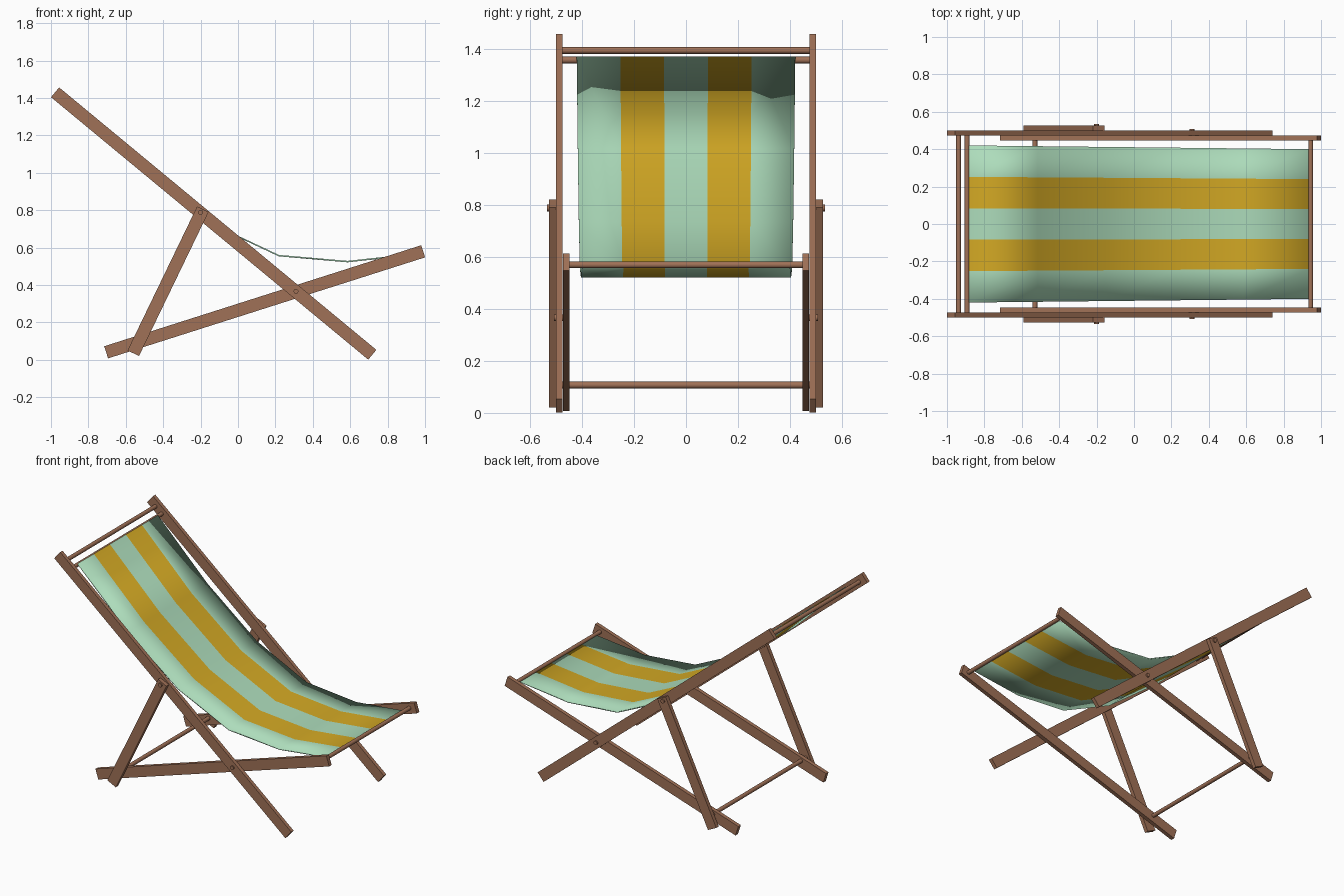
import bpy, bmesh, math
from mathutils import Vector, Matrix

if "Cube" in bpy.data.objects:
    bpy.data.objects.remove(bpy.data.objects["Cube"])


def material(name, rgb):
    m = bpy.data.materials.new(name)
    m.diffuse_color = (*rgb, 1)
    m.use_nodes = True
    m.node_tree.nodes["Principled BSDF"].inputs["Base Color"].default_value = m.diffuse_color
    return m


WOOD = material("brown wood", (0.35, 0.165, 0.095))
MINT = material("mint cloth", (0.42, 0.72, 0.50))
GOLD = material("golden cloth", (0.66, 0.40, 0.018))


def add_object(name, bm, mats):
    bmesh.ops.recalc_face_normals(bm, faces=bm.faces)
    me = bpy.data.meshes.new(name)
    bm.to_mesh(me)
    bm.free()
    for m in mats:
        me.materials.append(m)
    ob = bpy.data.objects.new(name, me)
    bpy.context.collection.objects.link(ob)
    return ob


def rail_pair(name, a, b, y0, y1, width=0.068):
    """Rectangular bar from a to b in the XZ plane, one on each side."""
    d = Vector((b[0] - a[0], b[1] - a[1]))
    angle = math.atan2(d.y, d.x)
    for side, label in ((-1, "front"), (1, "back")):
        mat = (Matrix.Translation(((a[0] + b[0]) / 2, side * (y0 + y1) / 2, (a[1] + b[1]) / 2))
               @ Matrix.Rotation(-angle, 4, 'Y')
               @ Matrix.Diagonal((d.length, y1 - y0, width, 1)))
        bm = bmesh.new()
        bmesh.ops.create_cube(bm, size=1, matrix=mat)
        add_object(f"{name}_{label}", bm, [WOOD])


def rod(name, x, z, y0, y1, r=0.013, sides=12):
    """Round rod running along Y."""
    bm = bmesh.new()
    mat = Matrix.Translation((x, (y0 + y1) / 2, z)) @ Matrix.Rotation(math.pi / 2, 4, 'X')
    bmesh.ops.create_cone(bm, cap_ends=True, segments=sides, radius1=r, radius2=r,
                          depth=abs(y1 - y0), matrix=mat)
    for f in bm.faces:
        f.smooth = len(f.verts) == 4
    for e in bm.edges:
        e.smooth = all(f.smooth for f in e.link_faces)
    add_object(name, bm, [WOOD])


# Frame: long back rails, seat rails inside them, struts outside
rail_pair("back_rail", (-0.978, 1.43), (0.718, 0.027), 0.474, 0.499)
rail_pair("seat_rail", (-0.705, 0.04), (0.99, 0.58), 0.447, 0.473)
rail_pair("strut", (-0.188, 0.805), (-0.56, 0.035), 0.5, 0.526)

# Cross rods
rod("head_rod", -0.938, 1.393, -0.48, 0.48)
rod("cloth_top_rod", -0.892, 1.356, -0.48, 0.48)
rod("cloth_front_rod", 0.945, 0.569, -0.455, 0.455)
rod("bottom_rod", -0.53, 0.107, -0.505, 0.505)

# Hinge bolts
for s, label in ((-1, "front"), (1, "back")):
    rod(f"strut_bolt_{label}", -0.2, 0.788, s * 0.48, s * 0.535)
    rod(f"pivot_bolt_{label}", 0.31, 0.366, s * 0.45, s * 0.508)

# Striped sling: sagging profile swept over five stripes
profile = [(-0.882, 1.366), (-0.515, 1.012), (-0.15, 0.73), (0.218, 0.557), (0.585, 0.525), (0.935, 0.563)]
bm = bmesh.new()
rows = []
for i, (x, z) in enumerate(profile):
    half = 0.42 - 0.02 * i / (len(profile) - 1)
    rows.append([[bm.verts.new((x, half * (2 * k / 5 - 1), z + dz)) for k in range(6)]
                 for dz in (0.004, -0.004)])
faces = []
for r0, r1 in zip(rows, rows[1:]):
    for k in range(5):
        for layer in (0, 1):
            f = bm.faces.new((r0[layer][k], r1[layer][k], r1[layer][k + 1], r0[layer][k + 1]))
            f.material_index = k % 2
    for k in (0, 5):
        bm.faces.new((r0[0][k], r0[1][k], r1[1][k], r1[0][k]))
for r in (rows[0], rows[-1]):
    for k in range(5):
        f = bm.faces.new((r[0][k], r[0][k + 1], r[1][k + 1], r[1][k]))
        f.material_index = k % 2
for f in bm.faces:
    f.smooth = True
add_object("sling_cloth", bm, [MINT, GOLD])
